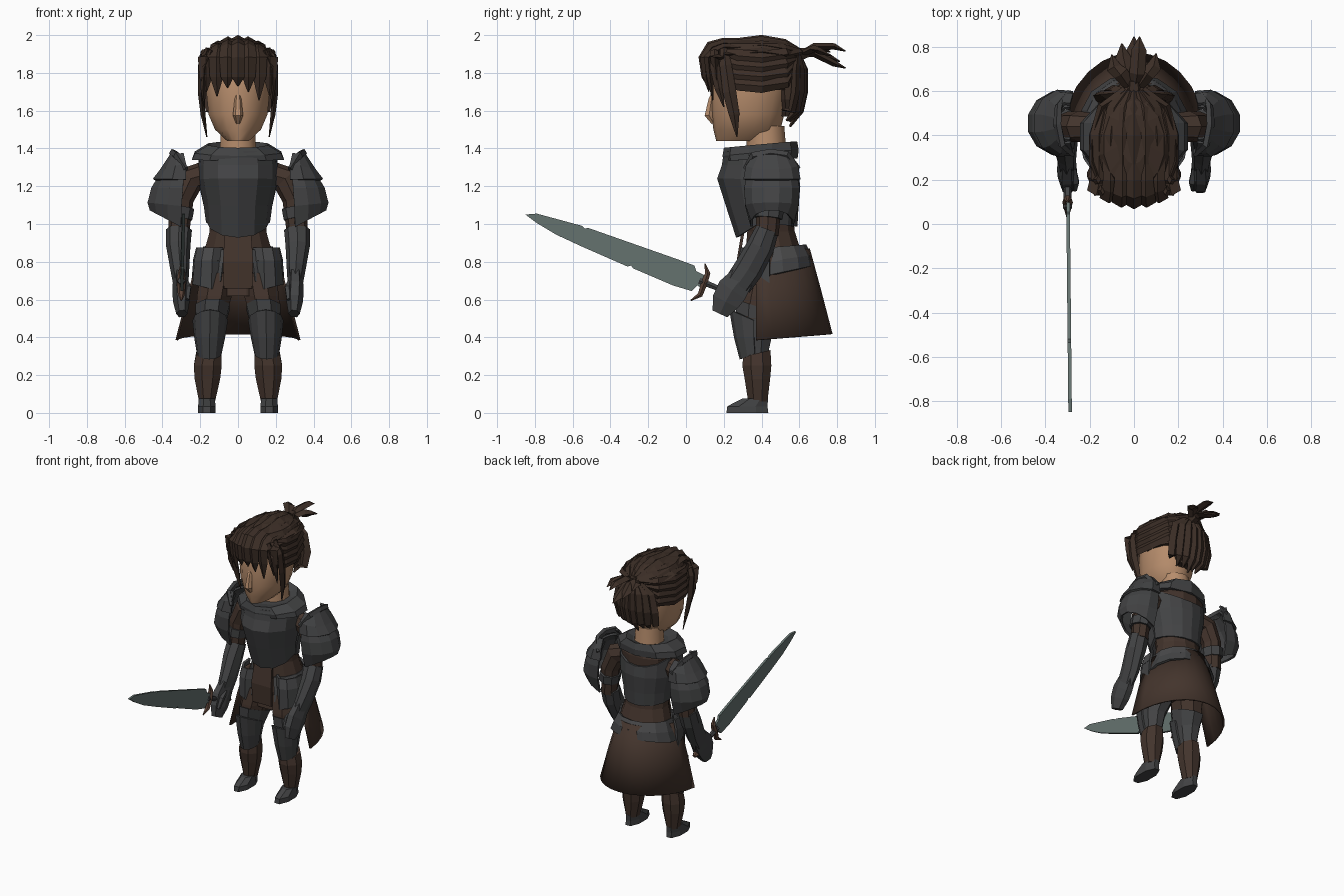
import bpy, bmesh, math
from mathutils import Vector


def material(name, r, g, b):
    m = bpy.data.materials.new(name)
    m.diffuse_color = (r, g, b, 1)
    return m


SKIN = material("skin", 0.47, 0.265, 0.15)
HAIR = material("hair_brown", 0.046, 0.028, 0.02)
CLOTH = material("cloth_brown", 0.056, 0.034, 0.025)
STEEL = material("dark_steel", 0.055, 0.056, 0.058)
TRIM = material("belt_steel", 0.068, 0.068, 0.07)
BLADE = material("blade_green_grey", 0.13, 0.17, 0.16)
GUARD = material("guard_bronze", 0.10, 0.055, 0.038)


def build(name, verts, faces, mat, thick=0, mirror=False, smooth=False):
    bm = bmesh.new()
    vs = [bm.verts.new(v) for v in verts]
    for f in faces:
        bm.faces.new([vs[i] for i in f])
    bmesh.ops.recalc_face_normals(bm, faces=bm.faces)
    for f in bm.faces:
        f.smooth = smooth and len(f.verts) == 4
    me = bpy.data.meshes.new(name)
    bm.to_mesh(me)
    bm.free()
    me.materials.append(mat)
    ob = bpy.data.objects.new(name, me)
    bpy.context.collection.objects.link(ob)
    if thick:
        s = ob.modifiers.new("thickness", 'SOLIDIFY')
        s.thickness, s.offset = thick, 0
    if mirror:
        ob.modifiers.new("mirror", 'MIRROR').use_clip = False
    return ob


def skin_rings(rows, closed, caps):
    n, faces = len(rows[0]), []
    for r in range(len(rows) - 1):
        for i in range(n if closed else n - 1):
            j = (i + 1) % n
            faces.append((r * n + i, r * n + j, r * n + n + j, r * n + n + i))
    if caps:
        faces += [tuple(range(n)), tuple(range((len(rows) - 1) * n, len(rows) * n))]
    return [p for row in rows for p in row], faces


def loft(name, rings, mat, n=10, a0=0, a1=360, caps=True, **kw):
    """Stack level ellipses (x, y, z, rx, ry, slope in y, slope in x); part arcs make open shells."""
    closed = a1 - a0 == 360
    rows = []
    for ring in rings:
        x, y, z, rx, ry, ty, tx = tuple(ring) + (0,) * (7 - len(ring))
        row = []
        for i in range(n):
            a = math.radians(a0 + (a1 - a0) * ((i + 0.5) / n if closed else i / (n - 1)))
            dx, dy = rx * math.cos(a), ry * math.sin(a)
            row.append((x + dx, y + dy, z + ty * dy + tx * dx))
        rows.append(row)
    return build(name, *skin_rings(rows, closed, caps and closed), mat, **kw)


def tube(name, path, mat, side=(1, 0, 0), n=6, **kw):
    """Sweep an ellipse along (x, y, z, half width, half depth) points."""
    pts = [Vector(p[:3]) for p in path]
    rows = []
    for k, p in enumerate(path):
        t = (pts[min(k + 1, len(pts) - 1)] - pts[max(k - 1, 0)]).normalized()
        nrm = t.cross(Vector(side)).normalized()
        s = nrm.cross(t)
        rows.append([pts[k] + s * p[3] * math.cos(i * math.tau / n) + nrm * p[4] * math.sin(i * math.tau / n)
                     for i in range(n)])
    return build(name, *skin_rings(rows, True, True), mat, **kw)


def span(z, y0, y1, rx, x=0):
    """Ring given by its front and back."""
    return (x, (y0 + y1) / 2, z, rx, (y1 - y0) / 2)


# head, neck and nose
loft("neck", [span(1.30, .32, .54, .11), span(1.40, .32, .53, .10), span(1.52, .32, .52, .095)], SKIN, smooth=True)
loft("head", [span(1.44, .16, .44, .06), span(1.50, .145, .50, .125), span(1.58, .135, .52, .16),
              span(1.70, .13, .55, .172), span(1.85, .15, .57, .17), span(1.93, .22, .5, .12)], SKIN, n=14, smooth=True)
tube("nose", [(0, .15, 1.70, .012, .012), (0, .135, 1.66, .018, .018), (0, .122, 1.575, .027, .027),
              (0, .145, 1.535, .012, .012)], SKIN, n=6)

# hair: cap, top strands with fringe, side strands, locks, back fall and tied tail
loft("hair_cap", [(0, .39, 1.71, .178, .185), span(1.80, .135, .60, .188), span(1.90, .125, .60, .178),
                  span(1.955, .16, .56, .14), span(1.98, .27, .5, .06)], HAIR, n=14)
for i in range(-3, 4):
    x = i * .053
    top, front = 1.978 - 2.6 * x * x, .09 + 2.4 * x * x
    tip = (1.73, 1.70, 1.655, 1.68)[abs(i)] + .02 * (i < 0)
    tube("top_strand", [(x * 1.05, front + .025, tip, .003, .003), (x * 1.07, front + .01, 1.78, .036, .018),
                        (x * 1.07, front, 1.88, .042, .024), (x, front + .04, top - .035, .042, .026),
                        (x, .20, top - .012, .034, .02), (x, .27, top - .014, .036, .02), (x, .40, top, .04, .023),
                        (x * .85, .52, top - .02, .033, .022), (x * .25, .61, 1.91, .015, .015)], HAIR, n=4)
for k in range(4):
    z = 1.73 + k * .05
    tube("side_strand", [(.165, .17 + .015 * k, z + .03, .018, .01), (.19, .28, z + .01, .034, .014),
                         (.187, .40, z, .036, .016), (.145, .53, z + .02, .032, .018), (.03, .60, 1.88, .012, .012)],
         HAIR, side=(0, 0, 1), n=4, mirror=True)
tube("long_lock", [(.16, .20, 1.93, .02, .012), (.195, .21, 1.84, .032, .016), (.197, .23, 1.70, .036, .016),
                   (.185, .255, 1.58, .028, .013), (.165, .27, 1.46, .003, .003)], HAIR, side=(0, 1, 0), n=4, mirror=True)
tube("short_lock", [(.14, .15, 1.92, .02, .012), (.178, .155, 1.83, .028, .016), (.185, .175, 1.72, .024, .014),
                    (.178, .20, 1.62, .003, .003)], HAIR, side=(0, 1, 0), n=4, mirror=True)
for i in range(-3, 4):
    x, end = i * .046, 1.515 + .02 * (i % 2) + .008 * i * i
    d = 2.2 * x * x
    tube("back_strand", [(x * .3, .595, 1.90, .012, .012), (x * .9, .625 - d, 1.82, .034, .02),
                         (x * 1.05, .622 - d, 1.70, .04, .024), (x, .602 - d, 1.60, .034, .022),
                         (x * .85, .55 - d, end, .006, .006)], HAIR, n=4)
loft("back_hair_core", [span(1.57, .50, .58, .07), span(1.66, .48, .61, .12), span(1.80, .46, .61, .13)], HAIR)
tube("hair_tie", [(0, .58, 1.89, .03, .03), (0, .61, 1.90, .042, .036), (0, .65, 1.91, .034, .028)], HAIR)
for x, y, z in ((-.10, .765, 1.91), (-.055, .815, 1.86), (0, .845, 1.825), (.025, .845, 1.915), (.10, .77, 1.89)):
    tube("tail_strand", [(x * .1, .61, 1.90, .025, .016), (x * .6, .68, 1.925 + (z - 1.88) * .4, .036, .02),
                         (x * .9, y - .06, z + .025, .034, .017), (x, y, z, .003, .003)], HAIR, n=4)

# torso: tunic, breastplate, back plate and collar
loft("tunic", [span(.62, .30, .56, .17), span(.72, .31, .62, .19), span(.84, .31, .62, .19), span(.96, .32, .58, .155),
               span(1.06, .30, .57, .155), span(1.20, .25, .58, .19), span(1.33, .26, .58, .21),
               span(1.39, .28, .57, .15)], CLOTH, n=12)
loft("breastplate", [(0, .41, 1.385, .19, .20), (0, .41, 1.31, .20, .21), (0, .41, 1.24, .20, .235),
                     (0, .41, 1.10, .172, .19), (0, .42, 1.025, .162, .145, .65)], STEEL, n=7, a0=180, a1=360, thick=.02)
loft("back_plate", [(0, .42, 1.37, .20, .165, -.6), (0, .42, 1.20, .195, .175), (0, .42, 1.08, .168, .165),
                    (0, .42, 1.01, .16, .16, -.15)], STEEL, n=9, a0=0, a1=180, thick=.02)
loft("collar", [(0, .395, 1.345, .25, .19, .03), (0, .395, 1.375, .235, .195, .08), (0, .395, 1.415, .165, .19, .09),
                (0, .41, 1.395, .12, .13, .08)], STEEL, n=10, thick=.014)

# waist: two belt layers, hanging cloth and skirt
loft("upper_belt", [(0, .465, .875, .18, .165, .08), (0, .475, .80, .21, .185, .14)], TRIM, n=13, a0=-68, a1=248, thick=.016)
loft("lower_belt", [(0, .475, .805, .208, .183, .15), (0, .475, .735, .235, .195, .22)], STEEL, n=13, a0=-68, a1=248, thick=.016)
loft("hip_plate", [(.14, .42, .875, .075, .125), (.15, .42, .805, .082, .137)], TRIM,
     n=6, a0=190, a1=370, thick=.016, mirror=True)
loft("hip_plate_lower", [(.15, .42, .81, .08, .133), (.155, .42, .66, .086, .135, 0, .25)], STEEL,
     n=6, a0=190, a1=370, thick=.016, mirror=True)
build("front_cloth", [(-.07, .30, .95), (.07, .30, .95), (.08, .275, .80), (-.08, .275, .80), (.075, .285, .66),
                      (-.075, .285, .66)], [(0, 1, 2, 3), (3, 2, 4, 5)], CLOTH, thick=.016)
loft("skirt", [(0, .37, .84, .20, .28, .1), (0, .37, .62, .265, .34, .08), (0, .37, .385, .325, .40, .08)], CLOTH,
     n=15, a0=0, a1=180, thick=.012, smooth=True)

# legs: trouser top, thigh plate, knee plate, boot and foot
loft("trouser", [(.105, .42, .74, .10, .13), (.125, .395, .62, .10, .128), (.145, .37, .50, .084, .115)], CLOTH,
     n=8, mirror=True)
loft("thigh_plate", [(.135, .385, .56, .098, .133, -.35), (.148, .365, .44, .078, .105), (.15, .368, .34, .062, .078),
                     (.15, .37, .26, .055, .065)], STEEL, n=8, mirror=True)
loft("knee_plate", [(.147, .36, .49, .088, .125, -.45), (.15, .36, .40, .076, .10), (.152, .365, .315, .06, .075, .4)],
     STEEL, n=7, a0=180, a1=360, thick=.012, mirror=True)
loft("boot", [(.155, .375, .315, .072, .078, .25), (.16, .375, .25, .08, .083), (.162, .378, .18, .073, .073),
              (.164, .38, .06, .046, .055)], CLOTH, n=8, mirror=True)
loft("foot", [(.165, .325, 0, .05, .12), (.165, .325, .035, .05, .115), (.165, .365, .075, .046, .075)], STEEL,
     n=8, mirror=True)

# arms: sleeve, elbow band, gauntlet and hand
tube("sleeve", [(.18, .44, 1.26, .07, .06), (.25, .44, 1.24, .075, .07), (.30, .44, 1.13, .065, .068),
                (.315, .43, .94, .055, .06)], CLOTH, n=8, mirror=True)
tube("elbow_band", [(.303, .44, 1.09, .072, .08), (.312, .435, 1.03, .07, .076)], STEEL, n=8, mirror=True)
tube("gauntlet", [(.312, .43, .97, .068, .062), (.316, .395, .88, .064, .074), (.308, .33, .76, .05, .078),
                  (.303, .275, .68, .04, .075)], STEEL, n=8, mirror=True)
tube("hand", [(.303, .30, .72, .04, .075), (.303, .245, .65, .045, .095), (.300, .21, .59, .044, .085),
              (.297, .18, .525, .03, .05)], STEEL, n=6, mirror=True)
tube("thumb", [(.275, .25, .69, .016, .016), (.265, .19, .66, .02, .02), (.268, .155, .60, .012, .012)], STEEL,
     n=5, mirror=True)

# shoulder plates with upright rim
loft("shoulder_plate", [(.30, .455, 1.345, .045, .07, 0, -.2), (.31, .455, 1.29, .095, .125, 0, -.2),
                        (.325, .455, 1.19, .132, .145), (.335, .455, 1.10, .142, .14, 0, .1),
                        (.335, .455, 1.005, .13, .11, 0, .55)], STEEL, n=8, a0=-105, a1=105, thick=.014, mirror=True)
loft("shoulder_upper_layer", [(.305, .455, 1.37, .05, .09, 0, -.1), (.31, .455, 1.31, .10, .135, 0, -.25),
                              (.32, .455, 1.235, .13, .148)], STEEL, n=8, a0=-110, a1=110, thick=.014, mirror=True)
tube("shoulder_rim", [(.275, .32, 1.29, .014, .02), (.325, .36, 1.36, .018, .026), (.345, .45, 1.375, .02, .024),
                      (.34, .53, 1.365, .018, .024), (.295, .59, 1.29, .014, .02)], STEEL, n=5, mirror=True)

# sword: chipped blade, horned guard, grip and pommel
outline = [(-.85, 1.05), (-.79, 1.055), (-.55, .99), (-.535, .975), (-.52, .98), (-.05, .815), (.045, .78), (.055, .75),
           (.105, .725), (.10, .65), (.06, .675), (.03, .645), (-.07, .675), (-.28, .765), (-.29, .78), (-.31, .775),
           (-.55, .88), (-.69, .945), (-.79, 1.005)]
build("blade", [(-.297 - .01 * y, y, z) for y, z in outline], [tuple(range(len(outline)))], BLADE, thick=.016)
tube("guard", [(-.30, .025, .595, .004, .004), (-.30, .075, .625, .018, .016), (-.30, .098, .69, .024, .02),
               (-.30, .115, .74, .018, .016), (-.30, .10, .79, .004, .004)], GUARD, n=6)
tube("grip", [(-.30, .07, .70, .02, .02), (-.30, .17, .66, .016, .016), (-.30, .29, .61, .016, .016)], STEEL, n=6)
tube("pommel", [(-.30, .285, .612, .014, .014), (-.30, .305, .604, .026, .026), (-.30, .335, .592, .012, .012)], GUARD, n=6)
